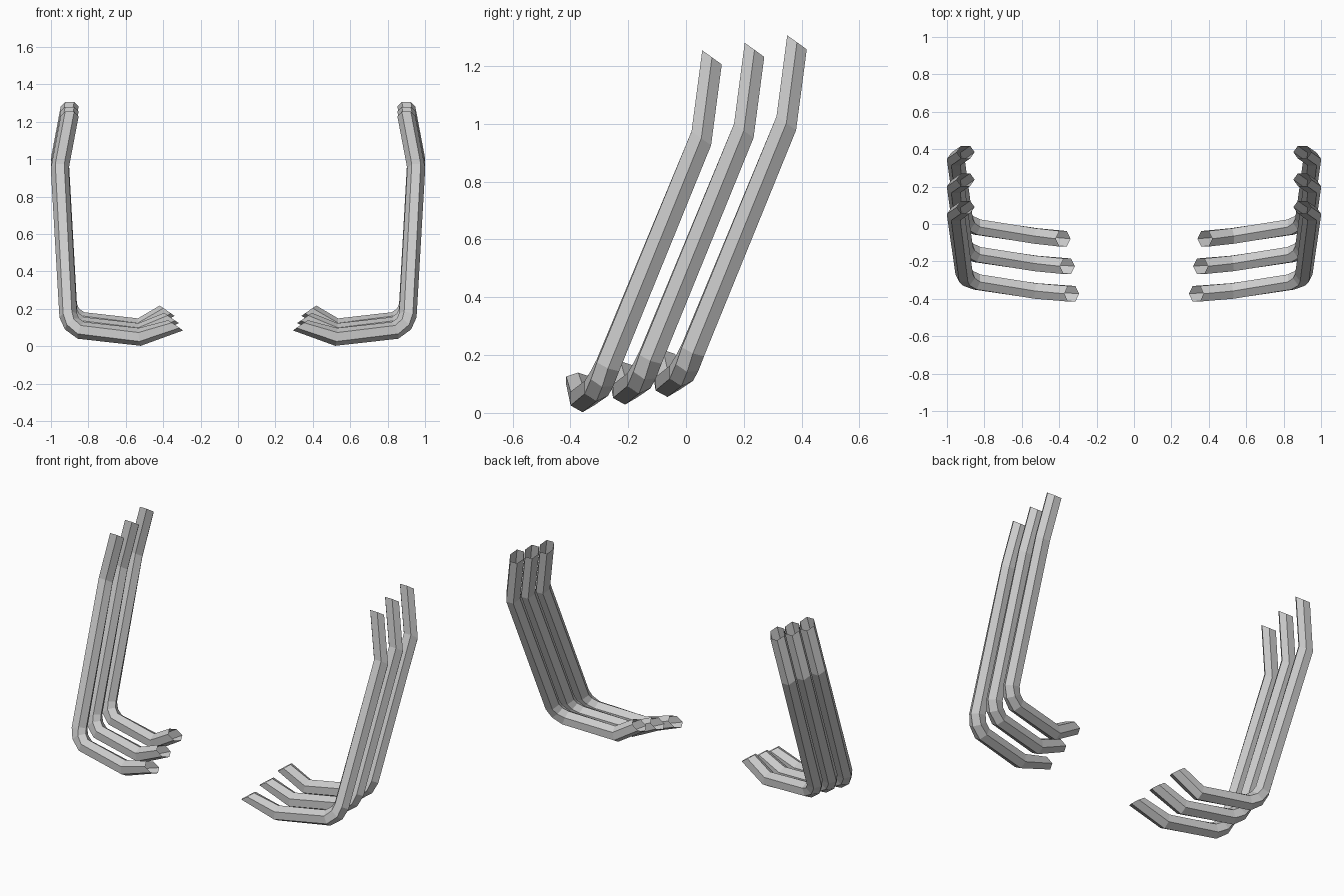
import bpy
import bmesh
from math import cos, sin, tau
from mathutils import Vector

cube = bpy.data.objects.get("Cube")
if cube:
    bpy.data.objects.remove(cube)

RADIUS = 0.048
SIDES = 6

steel = bpy.data.materials.new("light_grey_steel")
steel.use_nodes = True
steel.diffuse_color = (0.6, 0.6, 0.6, 1)
steel.node_tree.nodes["Principled BSDF"].inputs["Base Color"].default_value = (0.6, 0.6, 0.6, 1)

# Centre line of the front pipe, from the slanted outlet down to the inner inlet
PATH = [Vector(p) for p in (
    (0.90, 0.09, 1.23), (0.953, 0.053, 0.95), (0.908, -0.27, 0.165),
    (0.888, -0.29, 0.12), (0.84, -0.31, 0.085), (0.525, -0.358, 0.05),
    (0.333, -0.373, 0.112))]
OUTLET_NORMAL = Vector((0, -0.58, -0.81))
INLET_NORMAL = Vector((-0.57, 0, 0.82))


def ring(bm, centre, normal):
    """Hexagonal section across the given direction."""
    n = normal.normalized()
    side = Vector((0, 1, 0))
    side = (side - n * side.dot(n)).normalized()
    point = n.cross(side)
    return [bm.verts.new(centre + RADIUS * (point * cos(tau * i / SIDES) + side * sin(tau * i / SIDES)))
            for i in range(SIDES)]


def pipe(name, row, mirror):
    path = [p + Vector((0, 0.147, 0.026)) * row for p in PATH]
    path[-1] += Vector((0.023, 0, 0.013)) * row
    bm = bmesh.new()
    rings = []
    for i, p in enumerate(path):
        if i < 2:
            n = OUTLET_NORMAL
        elif i == len(path) - 1:
            n = INLET_NORMAL
        else:
            n = (p - path[i - 1]).normalized() + (path[i + 1] - p).normalized()
        rings.append(ring(bm, p, n))
    # Open tube walls
    for a, b in zip(rings, rings[1:]):
        for i in range(SIDES):
            j = (i + 1) % SIDES
            bm.faces.new((a[i], a[j], b[j], b[i]))
    for v in bm.verts:
        v.co.x *= mirror
    bmesh.ops.recalc_face_normals(bm, faces=bm.faces)
    mesh = bpy.data.meshes.new(name)
    bm.to_mesh(mesh)
    bm.free()
    mesh.materials.append(steel)
    bpy.context.collection.objects.link(bpy.data.objects.new(name, mesh))


# Three parallel pipes on each side
for side_name, mirror in (("left", 1), ("right", -1)):
    for row, row_name in enumerate(("front", "middle", "rear")):
        pipe(f"{side_name}_{row_name}_exhaust_pipe", row, mirror)
